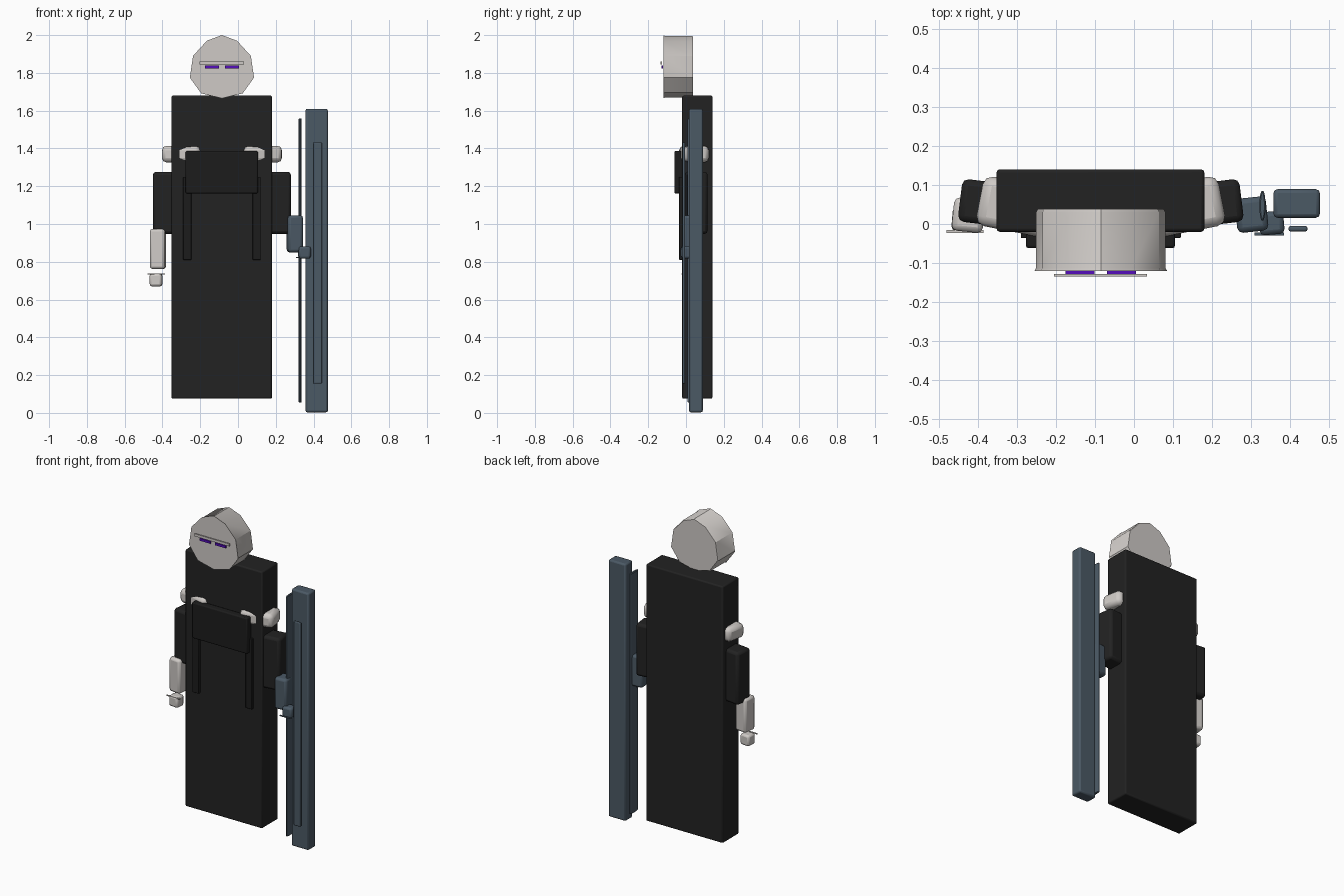
import bpy, bmesh, math

if "Cube" in bpy.data.objects:
    bpy.data.objects.remove(bpy.data.objects["Cube"])


def material(name, rgb):
    m = bpy.data.materials.new(name)
    m.diffuse_color = (*rgb, 1)
    m.use_nodes = True
    m.node_tree.nodes["Principled BSDF"].inputs["Base Color"].default_value = m.diffuse_color
    return m


BLACK = material("black cloth", (0.016, 0.016, 0.016))
DARK = material("dark trim", (0.012, 0.012, 0.012))
PALE = material("pale bone", (0.62, 0.59, 0.565))
SLATE = material("slate metal", (0.07, 0.1, 0.13))
PURPLE = material("purple glow", (0.09, 0.004, 0.5))
MID = -0.085  # centre line of the figure


def finish(name, bm, mat, bevel=0, segments=2):
    bmesh.ops.recalc_face_normals(bm, faces=bm.faces)
    me = bpy.data.meshes.new(name)
    bm.to_mesh(me)
    bm.free()
    ob = bpy.data.objects.new(name, me)
    bpy.context.collection.objects.link(ob)
    me.materials.append(mat)
    if bevel:
        b = ob.modifiers.new("bevel", 'BEVEL')
        b.width, b.segments = bevel, segments
    bpy.ops.object.select_all(action='DESELECT')
    bpy.context.view_layer.objects.active = ob
    ob.select_set(True)
    bpy.ops.object.shade_smooth_by_angle(angle=math.radians(30))
    return ob


def box(name, x, y, z, mat, bevel=0, turn=0, lean=0):
    """Box from (min, max) ranges, optionally turned about z and leaned about y."""
    bm = bmesh.new()
    bmesh.ops.create_cube(bm, size=1)
    for v in bm.verts:
        v.co = [c * (r[1] - r[0]) for c, r in zip(v.co, (x, y, z))]
    ob = finish(name, bm, mat, bevel)
    ob.location = [(r[0] + r[1]) / 2 for r in (x, y, z)]
    ob.rotation_euler = (0, math.radians(lean), math.radians(turn))
    return ob


# Robe: one tall slab
box("robe", (-0.352, 0.18), (-0.02, 0.14), (0.075, 1.68), BLACK, 0.008)

# Head: ten-sided disc, with a narrow lip round the face
half = [(0.08, 1.97), (0.153, 1.89), (0.17, 1.775), (0.11, 1.692)]
outline = [(0, 2.0)] + half + [(0, 1.665)] + [(-x, z) for x, z in reversed(half)]
bm = bmesh.new()
rings = []
for y, s in ((-0.12, 1), (-0.113, 0.975), (0.03, 0.975), (0.038, 0.95)):
    rings.append([bm.verts.new((MID + x * s, y, 1.83 + (z - 1.83) * s)) for x, z in outline])
for a, b in zip(rings, rings[1:]):
    for i in range(len(a)):
        j = (i + 1) % len(a)
        bm.faces.new((a[i], a[j], b[j], b[i]))
bm.faces.new(rings[0])
bm.faces.new(rings[-1])
finish("head", bm, PALE)

# Face: brow and eyes
box("brow", (-0.205, 0.033), (-0.135, -0.128), (1.845, 1.861), PALE)

# Chest panel
box("chest_panel", (-0.277, 0.105), (-0.062, -0.018), (1.162, 1.386), DARK, 0.007)

# Mirrored parts: eyes, hanging straps, shoulders and sleeves
for side, s in (("left", -1), ("right", 1)):
    def span(a, b):
        return tuple(sorted((MID + s * a, MID + s * b)))
    box(side + "_eye", span(0.016, 0.09), (-0.13, -0.121), (1.824, 1.838), PURPLE)
    box(side + "_strap", span(0.162, 0.205), (-0.036, -0.015), (0.81, 1.25), DARK, 0.003)
    box(side + "_shoulder", span(0.105, 0.312), (-0.022, 0.107), (1.326, 1.414), PALE, 0.024, s * 11)
    box(side + "_sleeve", span(0.2, 0.361), (-0.003, 0.107), (0.948, 1.276), BLACK, 0.016, s * 7)

# Bare forearm and hand, with a thin cuff
box("left_forearm", (-0.464, -0.384), (-0.02, 0.065), (0.762, 0.974), PALE, 0.014, -6)
box("left_hand", (-0.466, -0.402), (-0.02, 0.042), (0.67, 0.738), PALE, 0.012, -5)
box("left_cuff", (-0.48, -0.386), (-0.023, -0.015), (0.732, 0.737), PALE)

# Armoured forearm and hand
box("right_forearm", (0.261, 0.341), (-0.02, 0.068), (0.85, 1.046), SLATE, 0.014, 6)
box("right_hand", (0.32, 0.384), (-0.027, 0.032), (0.817, 0.882), SLATE, 0.012, 5)
box("right_cuff", (0.308, 0.384), (-0.03, -0.022), (0.819, 0.824), SLATE)

# Great blade with a floating front strip
box("blade_slab", (0.357, 0.476), (0.016, 0.089), (0.003, 1.61), SLATE, 0.01)
box("blade_strip", (0.396, 0.444), (-0.019, -0.005), (0.155, 1.432), SLATE, 0.005)

# Thin edge of the blade: narrow elliptical rod with tapered ends
bm = bmesh.new()
bmesh.ops.create_cone(bm, cap_ends=True, segments=16, radius1=1, radius2=1, depth=2)
for v in bm.verts:
    v.co = (0.329 + v.co.x * 0.008, 0.047 + v.co.y * 0.04, 0.807 + v.co.z * 0.752)
finish("blade_edge", bm, SLATE, 0.003, 1)
